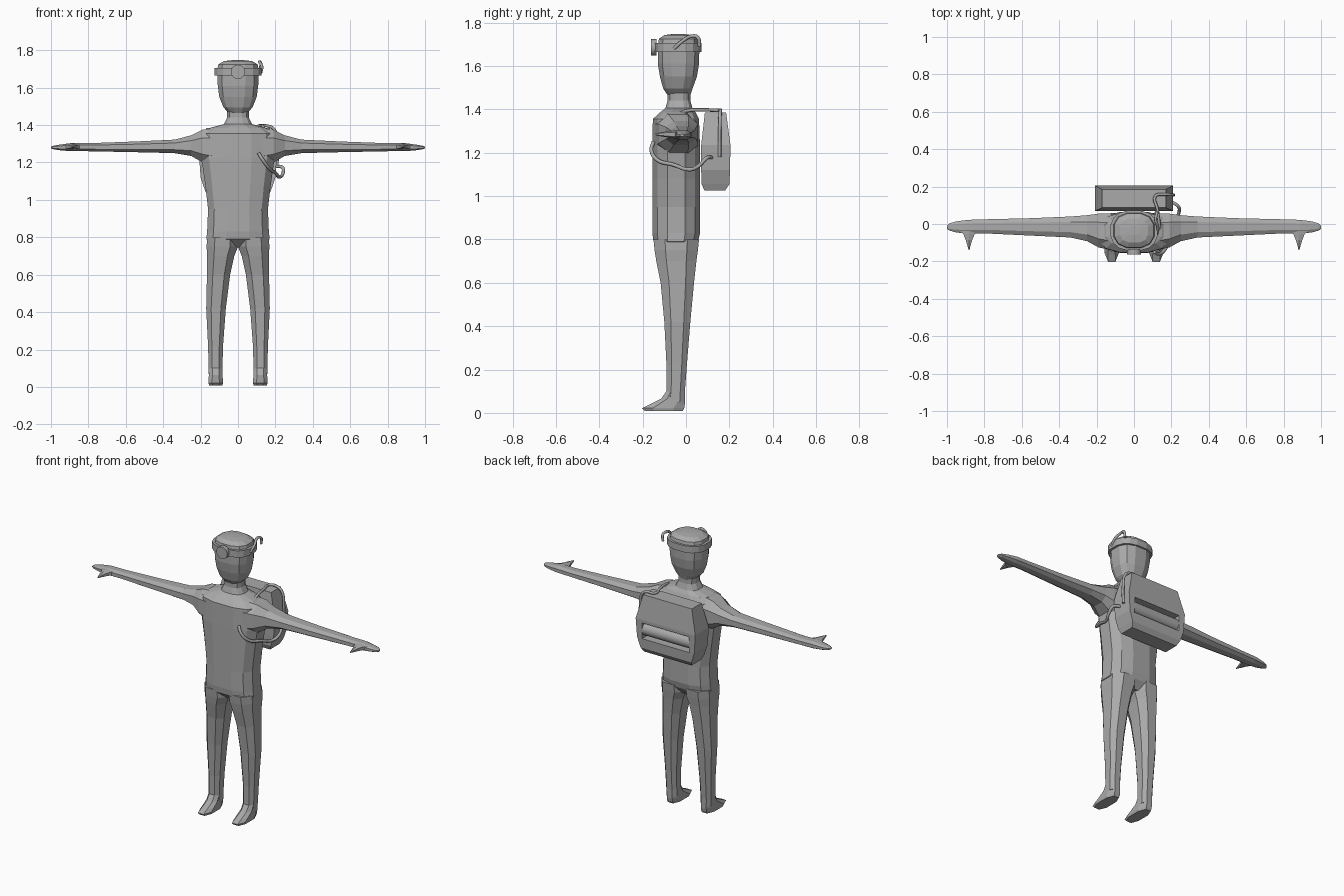
import bpy, bmesh, math
from mathutils import Vector

grey = bpy.data.materials.new("plain grey")
grey.diffuse_color = (0.4, 0.4, 0.4, 1)


def finish(name, bm, smooth=False):
    bmesh.ops.recalc_face_normals(bm, faces=bm.faces[:])
    me = bpy.data.meshes.new(name)
    bm.to_mesh(me)
    bm.free()
    ob = bpy.data.objects.new(name, me)
    bpy.context.collection.objects.link(ob)
    me.materials.append(grey)
    for p in me.polygons:
        p.use_smooth = smooth
    return ob


def section(a0, a1, b0, b1, n, power):
    """Rounded-rectangle outline inside the limits a0..a1, b0..b1."""
    pts = []
    for i in range(n):
        t = 2 * math.pi * (i + 0.5) / n
        c, s = math.cos(t), math.sin(t)
        f = [math.copysign(abs(v) ** power, v) / math.cos(math.pi / n) ** power for v in (c, s)]
        pts.append(((a0 + a1) / 2 + f[0] * (a1 - a0) / 2, (b0 + b1) / 2 + f[1] * (b1 - b0) / 2))
    return pts


def loft(name, rings, axis="z", n=8, power=0.8, mirror=False):
    """Skin rings of (position, a0, a1, b0, b1); axis z uses x,y limits, axis x uses y,z, axis y uses x,z."""
    place = {"z": lambda p, a, b: (a, b, p), "x": lambda p, a, b: (p, a, b),
             "y": lambda p, a, b: (a, p, b)}[axis]
    bm = bmesh.new()
    loops = [[bm.verts.new(place(r[0], a, b)) for a, b in section(*r[1:], n, power)] for r in rings]
    for lo, hi in zip(loops, loops[1:]):
        for i in range(n):
            j = (i + 1) % n
            bm.faces.new((lo[i], lo[j], hi[j], hi[i]))
    bm.faces.new(loops[0])
    bm.faces.new(loops[-1])
    ob = finish(name, bm)
    if mirror:
        ob.modifiers.new("mirror", "MIRROR")
    return ob


def tube(name, points, radius):
    cu = bpy.data.curves.new(name, "CURVE")
    cu.dimensions = "3D"
    cu.bevel_depth, cu.bevel_resolution, cu.resolution_u = radius, 2, 5
    cu.use_fill_caps = True
    sp = cu.splines.new("BEZIER")
    sp.bezier_points.add(len(points) - 1)
    for b, p in zip(sp.bezier_points, points):
        b.co = p
        b.handle_left_type = b.handle_right_type = "AUTO"
    cu.materials.append(grey)
    ob = bpy.data.objects.new(name, cu)
    bpy.context.collection.objects.link(ob)


def cylinder(name, centre, direction, radius, length, n, smooth):
    bm = bmesh.new()
    bmesh.ops.create_cone(bm, cap_ends=True, segments=n, radius1=radius, radius2=radius, depth=length)
    rot = Vector(direction).to_track_quat("Z", "Y").to_matrix()
    bmesh.ops.rotate(bm, matrix=rot, verts=bm.verts)
    bmesh.ops.translate(bm, vec=centre, verts=bm.verts)
    ob = finish(name, bm)
    if smooth:
        bpy.context.view_layer.objects.active = ob
        ob.select_set(True)
        bpy.ops.object.shade_smooth_by_angle()
        ob.select_set(False)


# Torso with neck
loft("torso", [
    (0.745, -0.09, 0.09, -0.10, 0.02), (0.79, -0.17, 0.17, -0.15, 0.055),
    (0.83, -0.165, 0.165, -0.155, 0.065), (0.95, -0.16, 0.16, -0.155, 0.065),
    (1.08, -0.175, 0.175, -0.155, 0.065), (1.22, -0.195, 0.195, -0.155, 0.065),
    (1.355, -0.19, 0.19, -0.153, 0.06), (1.385, -0.15, 0.15, -0.12, 0.045),
    (1.405, -0.075, 0.075, -0.095, 0.03), (1.44, -0.058, 0.058, -0.085, 0.02),
    (1.49, -0.06, 0.06, -0.085, 0.02)], n=12, power=0.75)

# Head
loft("head", [
    (1.465, -0.05, 0.05, -0.085, 0.02), (1.495, -0.078, 0.078, -0.105, 0.03),
    (1.55, -0.1, 0.1, -0.12, 0.05), (1.61, -0.108, 0.108, -0.13, 0.06),
    (1.69, -0.112, 0.112, -0.13, 0.062), (1.725, -0.105, 0.105, -0.125, 0.055),
    (1.742, -0.075, 0.075, -0.1, 0.03), (1.747, -0.03, 0.03, -0.06, -0.01)], n=12, power=0.78)

# Headband and lamp
loft("headband", [(1.664, -0.125, 0.125, -0.142, 0.072), (1.706, -0.125, 0.125, -0.142, 0.072)],
     n=16, power=0.8)
cylinder("head_lamp", (0, -0.149, 1.685), (0, 1, 0), 0.038, 0.026, 16, True)

# Arms with hands and thumbs
loft("arm", [
    (0.12, -0.14, 0.055, 1.18, 1.385), (0.19, -0.125, 0.055, 1.2, 1.375),
    (0.25, -0.092, 0.047, 1.235, 1.345), (0.34, -0.072, 0.04, 1.25, 1.322),
    (0.55, -0.062, 0.031, 1.255, 1.312), (0.8, -0.05, 0.025, 1.26, 1.303),
    (0.89, -0.052, 0.022, 1.26, 1.304), (0.95, -0.045, 0.014, 1.265, 1.296),
    (0.985, -0.036, 0.004, 1.27, 1.29), (1.0, -0.027, -0.01, 1.275, 1.285)],
    axis="x", mirror=True)
loft("thumb", [
    (-0.03, 0.82, 0.94, 1.268, 1.3), (-0.055, 0.852, 0.912, 1.268, 1.3),
    (-0.085, 0.865, 0.9, 1.272, 1.297), (-0.115, 0.874, 0.891, 1.276, 1.293),
    (-0.14, 0.88, 0.884, 1.281, 1.287)], axis="y", n=6, mirror=True)

# Legs and feet
loft("leg", [
    (0.05, 0.083, 0.156, -0.1, -0.005), (0.1, 0.083, 0.157, -0.09, -0.005),
    (0.22, 0.08, 0.16, -0.09, 0.004), (0.42, 0.065, 0.17, -0.1, 0.02),
    (0.6, 0.042, 0.166, -0.117, 0.037), (0.7, 0.02, 0.165, -0.137, 0.048),
    (0.75, 0.0, 0.168, -0.145, 0.055), (0.8, 0.0, 0.165, -0.15, 0.06)], mirror=True)
loft("foot", [
    (0.008, 0.083, 0.155, -0.19, -0.015), (0.022, 0.08, 0.158, -0.203, -0.008),
    (0.04, 0.081, 0.157, -0.165, -0.005), (0.065, 0.083, 0.156, -0.115, -0.005),
    (0.1, 0.085, 0.155, -0.09, -0.007)], mirror=True)

# Backpack shell, four-sided and narrowing to top and bottom
pack = loft("backpack", [
    (1.025, -0.165, 0.165, 0.085, 0.18), (1.055, -0.178, 0.178, 0.072, 0.2),
    (1.12, -0.2, 0.2, 0.07, 0.203), (1.235, -0.208, 0.208, 0.07, 0.205),
    (1.385, -0.17, 0.17, 0.087, 0.185)], n=4)

# Slot cut across the back, holding a roll
slot = loft("slot_cutter", [(1.115, -0.165, 0.165, 0.12, 0.3), (1.215, -0.165, 0.165, 0.12, 0.3)], n=4)
slot.hide_render = True
slot.hide_set(True)
cut = pack.modifiers.new("slot", "BOOLEAN")
cut.operation, cut.object, cut.solver = "DIFFERENCE", slot, "EXACT"
cylinder("pack_roll", (0, 0.163, 1.165), (1, 0, 0), 0.04, 0.33, 20, True)

# Cables and hose
tube("head_cable", [(0.122, -0.055, 1.68), (0.128, -0.02, 1.712), (0.115, 0.03, 1.738),
                    (0.122, 0.055, 1.73), (0.118, 0.062, 1.69)], 0.008)
tube("shoulder_cable", [(0.14, -0.05, 1.37), (0.135, 0.0, 1.392), (0.125, 0.08, 1.397),
                        (0.115, 0.15, 1.395), (0.16, 0.158, 1.395), (0.195, 0.157, 1.375),
                        (0.212, 0.155, 1.28), (0.208, 0.155, 1.18)], 0.008)
tube("chest_hose", [(0.11, -0.15, 1.25), (0.135, -0.16, 1.21), (0.17, -0.13, 1.165),
                    (0.2, -0.06, 1.145), (0.222, 0.02, 1.122), (0.24, 0.06, 1.14),
                    (0.236, 0.095, 1.175), (0.195, 0.12, 1.178)], 0.009)
